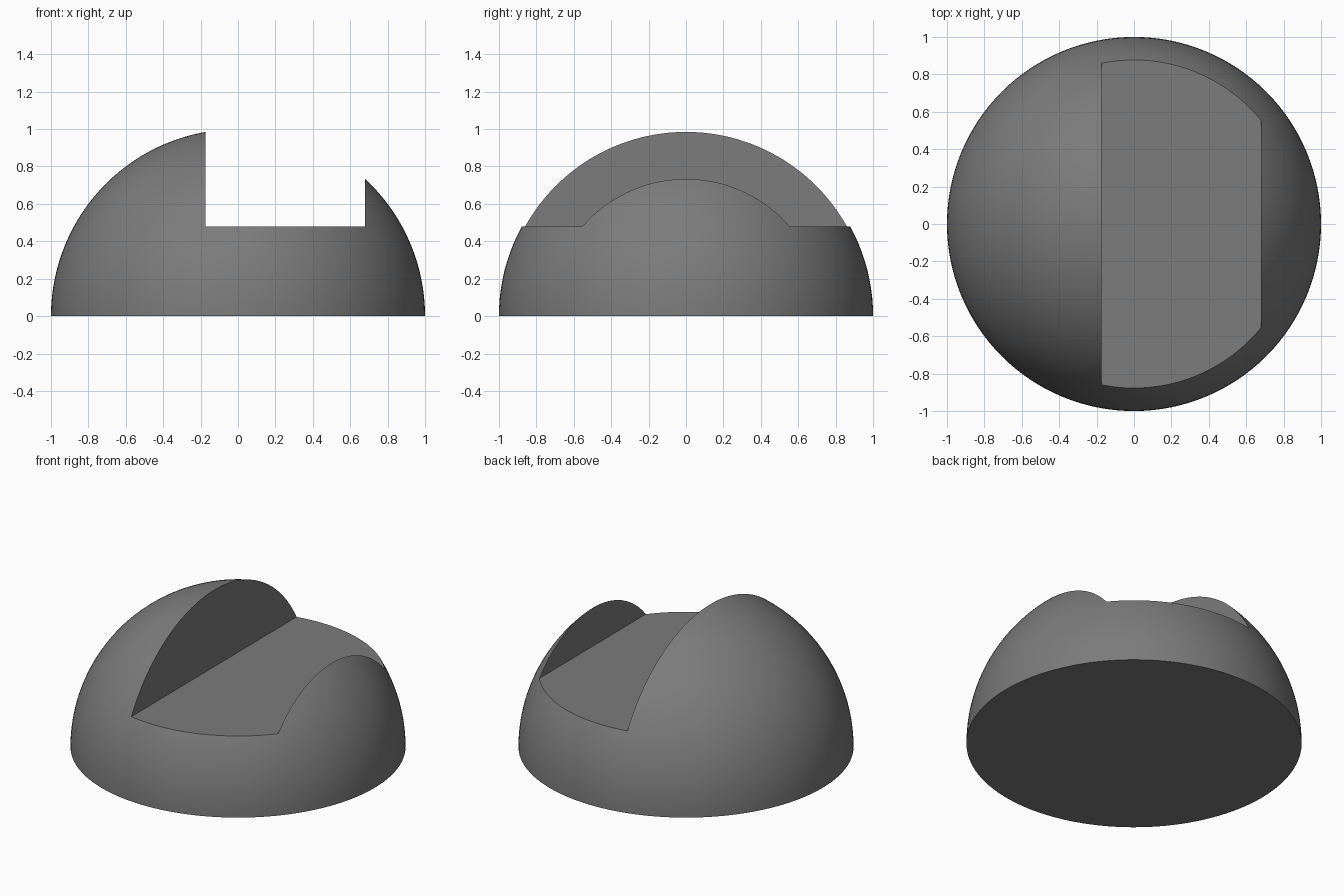
import bpy
import bmesh
import math

if "Cube" in bpy.data.objects:
    bpy.data.objects.remove(bpy.data.objects["Cube"])

SLOT_X0, SLOT_X1, SLOT_Z = -0.175, 0.68, 0.48


def add_object(name, bm):
    bmesh.ops.recalc_face_normals(bm, faces=bm.faces)
    mesh = bpy.data.meshes.new(name)
    bm.to_mesh(mesh)
    bm.free()
    obj = bpy.data.objects.new(name, mesh)
    bpy.context.collection.objects.link(obj)
    return obj


# Dark grey finish
dark_grey = bpy.data.materials.new("dark_grey")
dark_grey.diffuse_color = (0.2, 0.2, 0.2, 1.0)
dark_grey.use_nodes = True
dark_grey.node_tree.nodes["Principled BSDF"].inputs["Base Color"].default_value = dark_grey.diffuse_color

# Dome: the upper half of a sphere with a flat base
bm = bmesh.new()
bmesh.ops.create_uvsphere(bm, u_segments=128, v_segments=64, radius=1.0)
bmesh.ops.delete(bm, geom=[v for v in bm.verts if v.co.z < -1e-4], context='VERTS')
rim = [e for e in bm.edges if e.is_boundary]
for v in {v for e in rim for v in e.verts}:
    v.co.z = 0.0
bmesh.ops.contextual_create(bm, geom=rim)
dome = add_object("slotted_dome", bm)
dome.data.materials.append(dark_grey)

# Slot cutter: a long box running front to back
bm = bmesh.new()
bmesh.ops.create_cube(bm, size=1.0)
for v in bm.verts:
    v.co.x = SLOT_X0 if v.co.x < 0 else SLOT_X1
    v.co.y *= 3.0
    v.co.z = SLOT_Z if v.co.z < 0 else 1.5
cutter = add_object("slot_cutter", bm)
cutter.data.materials.append(dark_grey)
cutter.hide_render = True

# Cut the slot, then drop the cutter
mod = dome.modifiers.new("slot", 'BOOLEAN')
mod.operation = 'DIFFERENCE'
mod.solver = 'EXACT'
mod.object = cutter
bpy.context.view_layer.objects.active = dome
dome.select_set(True)
bpy.ops.object.modifier_apply(modifier=mod.name)
bpy.data.objects.remove(cutter, do_unlink=True)

# Smooth dome surface, crisp slot and rim edges
bpy.ops.object.shade_smooth_by_angle(angle=math.radians(25))
